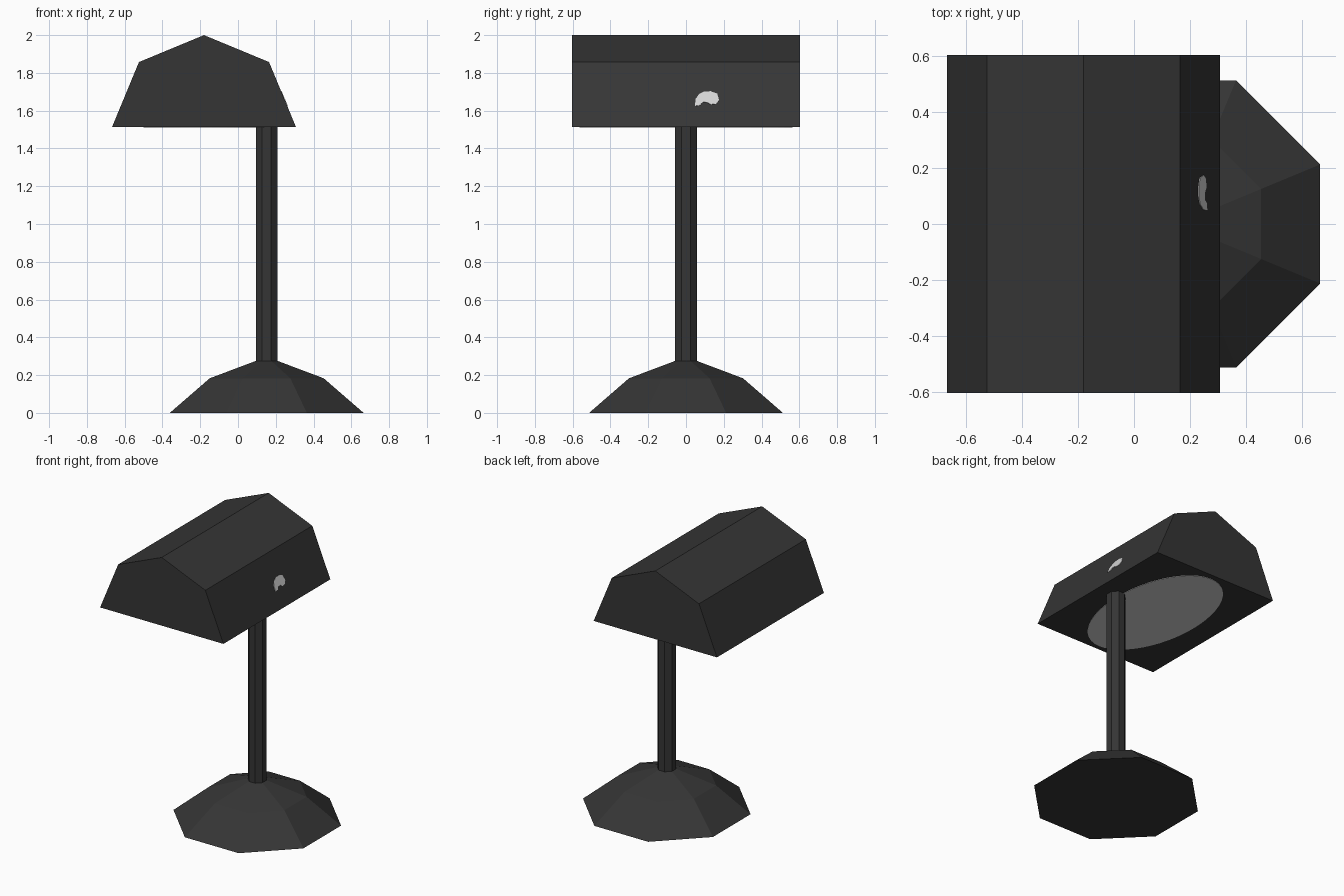
import bpy, math

if "Cube" in bpy.data.objects:
    bpy.data.objects.remove(bpy.data.objects["Cube"])

def material(name, v):
    m = bpy.data.materials.new(name)
    m.diffuse_color = (v, v, v, 1)
    m.use_nodes = True
    m.node_tree.nodes["Principled BSDF"].inputs["Base Color"].default_value = m.diffuse_color
    return m

black = material("charcoal black", 0.036)
pale = material("pale grey", 0.66)

def make(name, verts, faces, mat):
    me = bpy.data.meshes.new(name)
    me.from_pydata(verts, [], faces)
    me.materials.append(mat)
    ob = bpy.data.objects.new(name, me)
    bpy.context.collection.objects.link(ob)
    return ob

def loft(name, rings, mat):
    """Join equal-sized rings of points and cap both ends."""
    n = len(rings[0])
    verts = [p for r in rings for p in r]
    faces = [(k * n + i, k * n + (i + 1) % n, (k + 1) * n + (i + 1) % n, (k + 1) * n + i)
             for k in range(len(rings) - 1) for i in range(n)]
    faces.append(tuple(reversed(range(n))))
    faces.append(tuple(range(len(verts) - n, len(verts))))
    return loft_fix(make(name, verts, faces, mat))

def loft_fix(ob):
    import bmesh
    bm = bmesh.new()
    bm.from_mesh(ob.data)
    bmesh.ops.recalc_face_normals(bm, faces=bm.faces)
    bm.to_mesh(ob.data)
    bm.free()
    return ob

def octagon(apothem, z, cx=0.152):
    r = apothem / math.cos(math.pi / 8)
    return [(cx + r * math.cos((i + 0.5) * math.pi / 4),
             r * math.sin((i + 0.5) * math.pi / 4), z) for i in range(8)]

# faceted foot and slim post
loft("base", [octagon(0.513, 0), octagon(0.302, 0.183), octagon(0.058, 0.275)], black)
loft("post", [octagon(0.058, 0.26), octagon(0.058, 1.52)], black)

# half-octagon shade running front to back
CX, Z0, R = -0.18, 1.513, 0.487
arc = [(CX + R * math.cos(i * math.pi / 4), Z0 + R * math.sin(i * math.pi / 4)) for i in range(5)]
loft("shade", [[(x, y, z) for x, z in arc] for y in (-0.603, 0.603)], black)

# oval light panel under the shade
oval = [(CX + 0.32 * math.cos(i * math.pi / 24), 0.565 * math.sin(i * math.pi / 24))
        for i in range(48)]
loft("light_panel", [[(x, y, z) for x, y in oval] for z in (Z0 - 0.003, Z0)], pale)

# small switch mark on the right slope
(xa, za), (xb, zb) = arc[0], arc[1]
nx, nz = math.cos(math.pi / 8), math.sin(math.pi / 8)
blob = [(0.048, 1.624), (0.075, 1.628), (0.085, 1.643), (0.11, 1.645), (0.13, 1.632),
        (0.16, 1.635), (0.175, 1.655), (0.165, 1.69), (0.13, 1.702), (0.095, 1.70),
        (0.07, 1.688), (0.05, 1.66)]
loft("switch_mark", [[(xa + (xb - xa) * (z - za) / (zb - za) + nx * d, y, z + nz * d)
                      for y, z in blob] for d in (0, 0.003)], pale)
